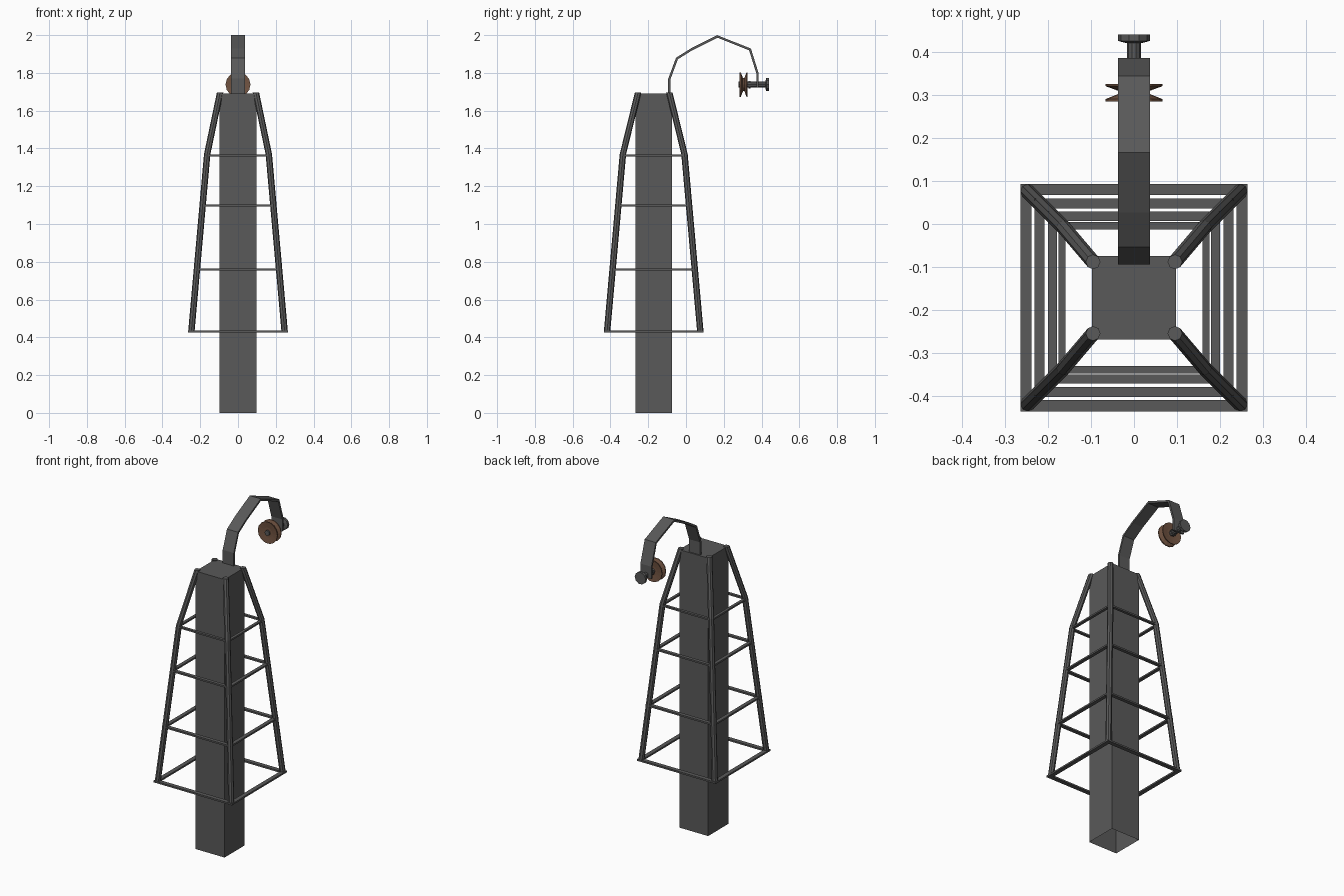
import bpy, bmesh
from math import cos, sin, pi
from mathutils import Vector

if "Cube" in bpy.data.objects:
    bpy.data.objects.remove(bpy.data.objects["Cube"])

CY = -0.171  # centre of post and cage in y

def material(name, rgb):
    m = bpy.data.materials.new(name)
    m.diffuse_color = (*rgb, 1)
    m.use_nodes = True
    m.node_tree.nodes["Principled BSDF"].inputs["Base Color"].default_value = m.diffuse_color
    return m

IRON = material("dark_iron", (0.1, 0.1, 0.1))
RUST = material("rusty_brown", (0.17, 0.09, 0.055))

def finish(name, bm, mat=IRON):
    bmesh.ops.recalc_face_normals(bm, faces=bm.faces)
    me = bpy.data.meshes.new(name)
    bm.to_mesh(me)
    bm.free()
    me.materials.append(mat)
    ob = bpy.data.objects.new(name, me)
    bpy.context.collection.objects.link(ob)
    return ob

def loft(name, rings, mat=IRON, caps=(True, True)):
    bm = bmesh.new()
    loops = [[bm.verts.new(p) for p in r] for r in rings]
    n = len(loops[0])
    for a, b in zip(loops, loops[1:]):
        for i in range(n):
            j = (i + 1) % n
            bm.faces.new((a[i], a[j], b[j], b[i]))
    if caps[0]:
        bm.faces.new(loops[0][::-1])
    if caps[1]:
        bm.faces.new(loops[-1])
    return finish(name, bm, mat)

def box(name, c, s):
    sq = [(-1, -1), (1, -1), (1, 1), (-1, 1)]
    return loft(name, [[(c[0] + a * s[0] / 2, c[1] + b * s[1] / 2, c[2] + k * s[2] / 2)
                        for a, b in sq] for k in (-1, 1)])

def lathe_y(name, profile, sides, z, mat=IRON):
    # profile of (y, radius) turned about an axis along y
    return loft(name, [[(r * cos(2 * pi * i / sides), y, z + r * sin(2 * pi * i / sides))
                        for i in range(sides)] for y, r in profile], mat)

# hollow post, open at the bottom
H = 0.097
loft("post", [[(a * H, CY + b * H, z) for a, b in ((-1, -1), (1, -1), (1, 1), (-1, 1))]
              for z in (0, 1.69)], caps=(False, True))

# four bent cage legs
for sx in (-1, 1):
    for sy in (-1, 1):
        rings = [[(sx * ox + 0.017 * cos(pi * i / 4), CY + sy * oy + 0.017 * sin(pi * i / 4), z)
                  for i in range(8)]
                 for ox, oy, z in ((0.247, 0.247, 0.43), (0.163, 0.163, 1.37), (0.095, 0.083, 1.695))]
        loft("cage_leg", rings)

# horizontal flat bars of the cage
for z, o, w in ((0.43, 0.251, 0.026), (0.76, 0.219, 0.023), (1.097, 0.189, 0.021), (1.362, 0.167, 0.017)):
    for s in (-1, 1):
        box("cage_bar_x", (0, CY + s * o, z), (2 * o + w, w, 0.01))
        box("cage_bar_y", (s * o, CY, z), (w, 2 * o - w, 0.01))

# curved flat arm: mitred strip along a path in the y-z plane
path = [Vector(p) for p in ((-0.088, 1.69), (-0.088, 1.768), (-0.048, 1.876), (0.03, 1.925),
                            (0.166, 1.993), (0.339, 1.924), (0.379, 1.796), (0.379, 1.722))]
rings = []
for i, p in enumerate(path):
    d0 = (p - path[max(i - 1, 0)]).normalized() if i else (path[1] - p).normalized()
    d1 = (path[i + 1] - p).normalized() if i < len(path) - 1 else d0
    t = (d0 + d1).normalized()
    n = Vector((-t.y, t.x)) * 0.006 / t.dot(d0)
    rings.append([(x, (p + k * n).x, (p + k * n).y)
                  for x, k in ((-0.037, -1), (0.037, -1), (0.037, 1), (-0.037, 1))])
loft("arm", rings)

# grooved pulley wheel, axle and bolt head
ZP = 1.738
lathe_y("pulley_wheel", [(0.288, 0.03), (0.284, 0.066), (0.29, 0.066), (0.302, 0.036),
                         (0.309, 0.036), (0.32, 0.066), (0.325, 0.066), (0.321, 0.03)], 14, ZP, RUST)
lathe_y("axle", [(0.278, 0.016), (0.425, 0.016)], 10, ZP)
lathe_y("axle_washer", [(0.332, 0.021), (0.342, 0.021)], 10, ZP)
lathe_y("bolt_head", [(0.42, 0.018), (0.425, 0.037), (0.44, 0.037)], 10, ZP)
